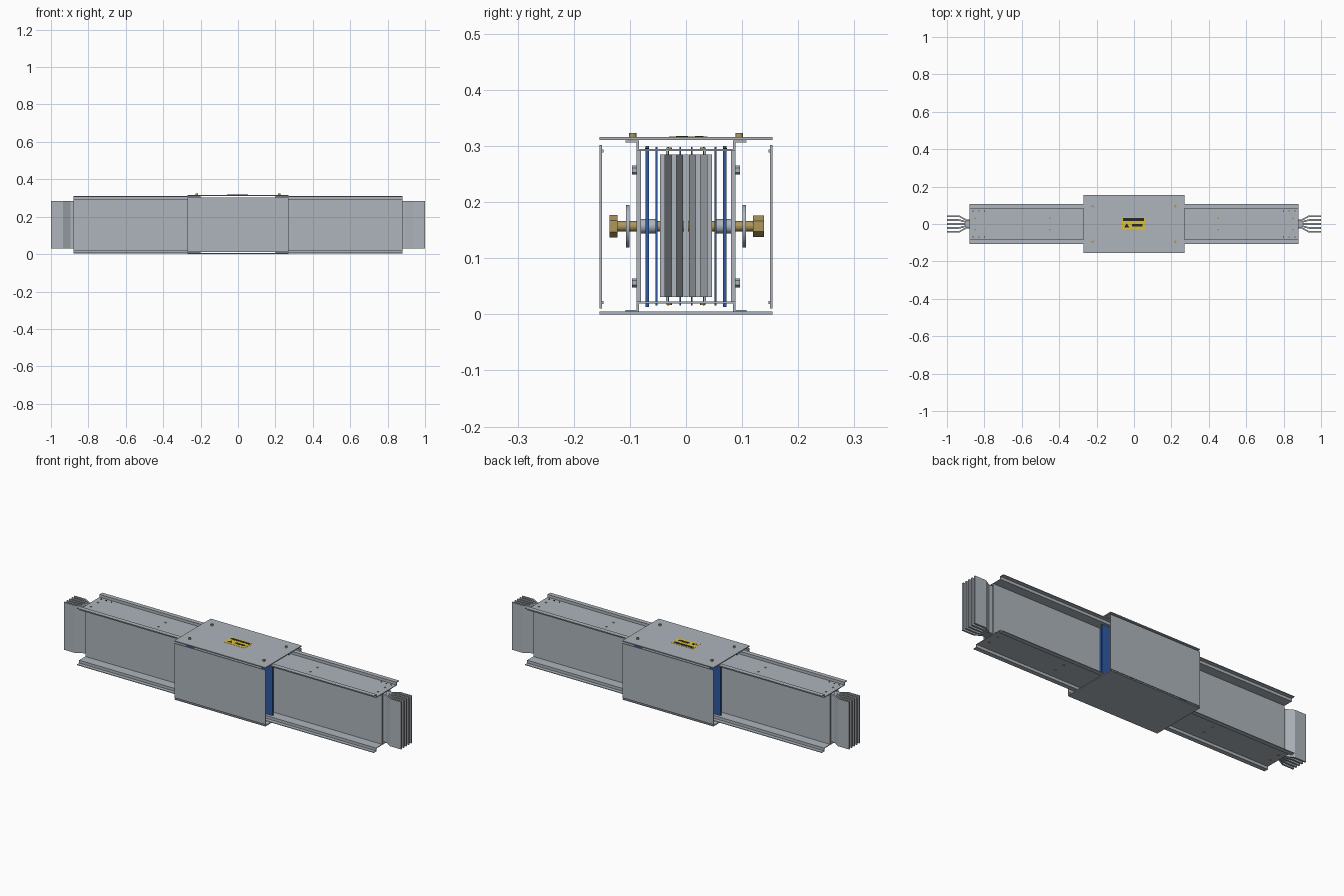
import bpy, bmesh, math
from mathutils import Matrix, Vector

if "Cube" in bpy.data.objects:
    bpy.data.objects.remove(bpy.data.objects["Cube"])


def material(name, rgb):
    m = bpy.data.materials.new(name)
    m.diffuse_color = (*rgb, 1)
    m.use_nodes = True
    m.node_tree.nodes["Principled BSDF"].inputs["Base Color"].default_value = m.diffuse_color
    return m


GREY = material("grey metal", (0.42, 0.46, 0.50))
BLUE = material("blue insulation", (0.03, 0.10, 0.36))
BRASS = material("brass", (0.42, 0.31, 0.11))
YELLOW = material("label yellow", (0.72, 0.55, 0.04))
BLACK = material("black", (0.02, 0.02, 0.02))
MID_Z = 0.157


def finish(name, bm, mat):
    bmesh.ops.recalc_face_normals(bm, faces=bm.faces)
    me = bpy.data.meshes.new(name)
    bm.to_mesh(me)
    bm.free()
    me.materials.append(mat)
    ob = bpy.data.objects.new(name, me)
    bpy.context.collection.objects.link(ob)
    return ob


def box(name, x, y, z, mat=GREY):
    """Box from (min, max) ranges."""
    bm = bmesh.new()
    size = Matrix.Diagonal((x[1] - x[0], y[1] - y[0], z[1] - z[0], 1))
    mid = Vector((sum(x) / 2, sum(y) / 2, sum(z) / 2))
    bmesh.ops.create_cube(bm, size=1, matrix=Matrix.Translation(mid) @ size)
    return finish(name, bm, mat)


def rod(name, center, radius, length, axis, mat, sides=24):
    """Cylinder or prism along the y or z axis."""
    bm = bmesh.new()
    rot = Matrix.Rotation(math.pi / 2, 4, 'X') if axis == 'y' else Matrix()
    bmesh.ops.create_cone(bm, cap_ends=True, segments=sides, radius1=radius, radius2=radius,
                          depth=length, matrix=Matrix.Translation(center) @ rot)
    if sides > 8:
        for f in bm.faces:
            f.smooth = len(f.verts) == 4
        for e in bm.edges:
            e.smooth = all(len(f.verts) == 4 for f in e.link_faces)
    return finish(name, bm, mat)


def prism(name, points, direction, mat=GREY):
    """Closed polygon extruded along a vector."""
    bm = bmesh.new()
    face = bm.faces.new([bm.verts.new(p) for p in points])
    out = bmesh.ops.extrude_face_region(bm, geom=[face])
    bmesh.ops.translate(bm, vec=direction, verts=[v for v in out["geom"] if isinstance(v, bmesh.types.BMVert)])
    return finish(name, bm, mat)


# Two identical busbar runs, left and right
for sx in (-1, 1):
    def span(a, b):
        return tuple(sorted((sx * a, sx * b)))

    # Conductor bars, splayed at both ends and packed tight in the housing
    for i in range(-2, 3):
        path = [(0.03, 0.021), (0.20, 0.021), (0.24, 0.0098),
                (0.895, 0.0098), (0.935, 0.021), (1.0, 0.021)]
        pts = [(sx * x, i * p - 0.0045, 0.031) for x, p in path]
        pts += [(sx * x, i * p + 0.0045, 0.031) for x, p in reversed(path)]
        prism("conductor_bar", pts, (0, 0, 0.254))

    # Housing walls tight against the bars
    for sy in (-1, 1):
        box("housing_wall", span(0.24, 0.88), sorted((sy * 0.031, sy * 0.036)), (0.019, 0.293))

    # Top and bottom housing channels with outward flanges
    half = [(0.084, 0.291), (0.086, 0.306), (0.108, 0.306), (0.108, 0.3095), (0.084, 0.3095), (0.084, 0.2945)]
    half = [(0.088, 0.291)] + [(0.088, 0.306)] + half[2:]
    outline = half + [(-y, z) for y, z in reversed(half)]
    for name, flip in (("top_channel", False), ("bottom_channel", True)):
        pts = [(sx * 0.20, y, 0.3135 - z if flip else z) for y, z in outline]
        prism(name, pts, (sx * 0.68, 0, 0))

    # Small channel screws and rivets, above and below
    for sy in (-1, 1):
        for x in (0.45, 0.85):
            for z in (0.295, 0.0185):
                rod("channel_screw", (sx * x, sy * 0.03, z), 0.005, 0.004, 'z', BRASS, 12)
        for x in (0.80, 0.83, 0.86):
            rod("rivet", (sx * x, sy * 0.07, 0.295), 0.003, 0.003, 'z', BLACK, 8)

# Joint insulation sheets between the splayed bars
for sy in (-1, 1):
    for k in (0.0105, 0.0315, 0.0525):
        box("insulator_sheet", (-0.24, 0.24), (sy * k - 0.0015, sy * k + 0.0015), (0.016, 0.298), BLUE)
    box("outer_insulator", (-0.255, 0.255), (sy * 0.069 - 0.0035, sy * 0.069 + 0.0035), (0.013, 0.30), BLUE)

    # Clamp plates with their small bolts
    box("clamp_plate", (-0.20, 0.20), sorted((sy * 0.080, sy * 0.088)), (0.021, 0.291))
    for x in (-0.1, 0.1):
        for z in (0.056, 0.257):
            rod("clamp_bolt", (x, sy * 0.092, z), 0.008, 0.008, 'y', GREY, 6)

    # Spacer and spring washer on the joint bolt
    rod("bolt_spacer", (0, sy * 0.066, MID_Z), 0.013, 0.03, 'y', GREY)
    rod("spring_washer", (0, sy * 0.104, MID_Z), 0.038, 0.006, 'y', GREY, 32)

    # Cover side plate
    box("cover_side", (-0.27, 0.27), sorted((sy * 0.150, sy * 0.154)), (0.010, 0.302))
    for z in (0.021, 0.291):
        box("cover_side_lip", (-0.265, 0.265), sorted((sy * 0.147, sy * 0.150)), (z - 0.003, z + 0.003))

    # Cover screws
    for x in (-0.22, 0.22):
        rod("cover_screw", (x, sy * 0.095, 0.319), 0.007, 0.008, 'z', BRASS, 16)

# Joint bolt with head and nut
rod("joint_bolt", (0, 0, MID_Z), 0.009, 0.25, 'y', BRASS)
rod("bolt_head", (0, -0.129, MID_Z), 0.020, 0.014, 'y', BRASS, 6)
rod("bolt_nut", (0, 0.129, MID_Z), 0.019, 0.020, 'y', BRASS, 6)

# Cover top and bottom plates
box("cover_top", (-0.27, 0.27), (-0.154, 0.154), (0.311, 0.316))
box("cover_bottom", (-0.27, 0.27), (-0.154, 0.154), (0.0, 0.005))

# Warning label: yellow plate with black blocks and a triangle
box("label", (-0.065, 0.060), (-0.030, 0.038), (0.316, 0.3168), YELLOW)
box("label_bar_upper", (-0.058, 0.054), (0.016, 0.031), (0.3168, 0.3174), BLACK)
box("label_bar_lower", (-0.012, 0.046), (-0.014, 0.000), (0.3168, 0.3174), BLACK)
prism("label_triangle", [(-0.052, -0.018, 0.3168), (-0.026, -0.018, 0.3168), (-0.039, 0.004, 0.3168)],
      (0, 0, 0.0006), BLACK)
